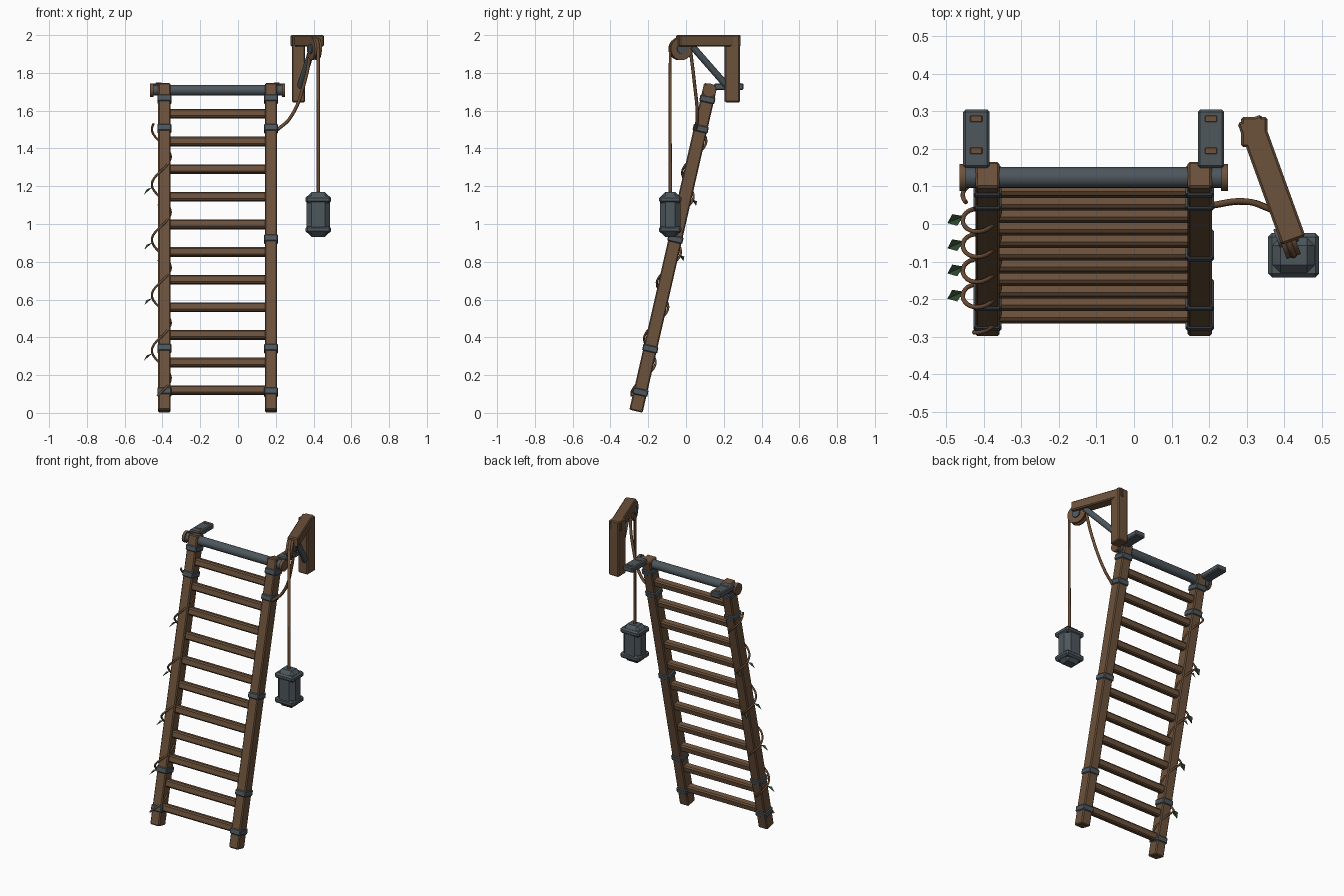
import bpy
import bmesh
import math
from mathutils import Vector, Matrix

cube = bpy.data.objects.get("Cube")
if cube:
    bpy.data.objects.remove(cube, do_unlink=True)


def material(name, r, g, b):
    m = bpy.data.materials.new(name)
    m.use_nodes = True
    m.diffuse_color = (r, g, b, 1)
    m.node_tree.nodes["Principled BSDF"].inputs["Base Color"].default_value = (r, g, b, 1)
    return m


WOOD = material("brown wood", 0.15, 0.083, 0.044)
STEEL = material("grey steel", 0.075, 0.095, 0.108)
ROPE = material("tan rope", 0.15, 0.075, 0.035)
LEAF = material("dark green leaf", 0.03, 0.075, 0.035)


def finish(bm, name, mat, loc, rot, bevel=0.0, segments=1, smooth=False):
    """Turn a bmesh into a placed object, with optional bevelled edges."""
    if bevel:
        bmesh.ops.bevel(bm, geom=bm.edges[:], offset=bevel, segments=segments,
                        affect='EDGES', profile=0.5)
    bmesh.ops.recalc_face_normals(bm, faces=bm.faces[:])
    mesh = bpy.data.meshes.new(name)
    bm.to_mesh(mesh)
    bm.free()
    mesh.materials.append(mat)
    obj = bpy.data.objects.new(name, mesh)
    bpy.context.collection.objects.link(obj)
    obj.matrix_world = Matrix.Translation(loc) @ rot.to_4x4()
    if smooth:
        bpy.ops.object.select_all(action='DESELECT')
        obj.select_set(True)
        bpy.context.view_layer.objects.active = obj
        bpy.ops.object.shade_smooth_by_angle(angle=math.radians(40))
    return obj


def box(name, mat, loc, size, rot=Matrix.Identity(3), bevel=0.006, segments=1):
    bm = bmesh.new()
    bmesh.ops.create_cube(bm, size=1)
    bmesh.ops.scale(bm, vec=size, verts=bm.verts[:])
    return finish(bm, name, mat, loc, rot, bevel, segments)


def rod(name, mat, a, b, radius, sides=20):
    a, b = Vector(a), Vector(b)
    bm = bmesh.new()
    bmesh.ops.create_cone(bm, cap_ends=True, segments=sides, radius1=radius,
                          radius2=radius, depth=(b - a).length)
    rot = (b - a).to_track_quat('Z', 'Y').to_matrix()
    return finish(bm, name, mat, (a + b) / 2, rot, smooth=True)


def cord(name, mat, points, radius, kind='POLY'):
    """A round cord along a path."""
    curve = bpy.data.curves.new(name, 'CURVE')
    curve.dimensions = '3D'
    curve.bevel_depth = radius
    curve.bevel_resolution = 2
    curve.resolution_u = 6
    curve.use_fill_caps = True
    spline = curve.splines.new(kind)
    if kind == 'BEZIER':
        spline.bezier_points.add(len(points) - 1)
        for p, co in zip(spline.bezier_points, points):
            p.co = co
            p.handle_left_type = p.handle_right_type = 'AUTO'
    else:
        spline.points.add(len(points) - 1)
        for p, co in zip(spline.points, points):
            p.co = (*co, 1)
    curve.materials.append(mat)
    obj = bpy.data.objects.new(name, curve)
    bpy.context.collection.objects.link(obj)
    return obj


# Ladder: leaning rails with steel bands
SLOPE = 0.229
LEAN = Matrix.Rotation(-math.atan(SLOPE), 3, 'X')
LEFT_X, RIGHT_X = 0.175, -0.39


def on_rail(x, z):
    return Vector((x, -0.267 + SLOPE * z, z))


for side, x in (("left", LEFT_X), ("right", RIGHT_X)):
    box(side + "_rail", WOOD, on_rail(x, 0.874), (0.065, 0.072, 1.775), LEAN)
    bands = [0.11, 0.34, 1.505, 1.66]
    if side == "left":
        bands.append(0.92)
    for z in bands:
        box(side + "_rail_band", STEEL, on_rail(x, z), (0.075, 0.082, 0.036), LEAN, 0.005)

# Rungs
for i in range(11):
    z = 0.12 + 0.1463 * i
    box("rung", WOOD, on_rail((LEFT_X + RIGHT_X) / 2, z), (0.54, 0.046, 0.046), LEAN, 0.008)

# Top bar with wooden end caps
bar = on_rail(0, 1.708)
X = Vector((1, 0, 0))
rod("top_bar", STEEL, bar - 0.45 * X, bar + 0.235 * X, 0.028)
rod("right_bar_cap", WOOD, bar - 0.465 * X, bar - 0.447 * X, 0.036)
rod("left_bar_cap", WOOD, bar + 0.232 * X, bar + 0.25 * X, 0.036)

# Wall brackets with pegs
for x in (-0.42, 0.205):
    box("wall_bracket", STEEL, (x, 0.227, 1.727), (0.07, 0.155, 0.036))
    for y in (0.195, 0.28):
        box("bracket_peg", WOOD, (x, y, 1.744), (0.032, 0.018, 0.008), bevel=0.002)

# Hoist: post, swung-out beam, brace
post = Vector((0.32, 0.245, 0))
aim = Vector((0.105, -0.29, 0)).normalized()
across = Vector((-aim.y, aim.x, 0))
swing = Matrix((across, -aim, (0, 0, 1))).transposed()
box("hoist_post", WOOD, post + Vector((0, 0, 1.822)), (0.07, 0.08, 0.356))
box("hoist_beam", WOOD, post + aim * 0.135 + Vector((0, 0, 1.97)), (0.068, 0.345, 0.06), swing)
rod("hoist_brace", STEEL, post + aim * 0.02 + Vector((0, 0, 1.72)),
    post + aim * 0.225 + Vector((0, 0, 1.94)), 0.018)

# Pulley: two wooden cheeks, a hub and a grooved wheel
axle = Vector((0.405, -0.03, 1.927))
for s in (-1, 1):
    rod("pulley_cheek", WOOD, axle + across * 0.008 * s, axle + across * 0.02 * s, 0.06, 24)
rod("pulley_wheel", WOOD, axle - across * 0.01, axle + across * 0.01, 0.05, 24)
rod("pulley_hub", STEEL, axle - across * 0.027, axle + across * 0.027, 0.026, 16)

# Ropes
hang = axle + aim * 0.058
load = Vector((0.425, -0.083, 1.05))
over = [axle + (aim * math.cos(t) + Vector((0, 0, math.sin(t)))) * 0.056
        for t in (math.pi * k / 10 for k in range(11))]
cord("hoist_rope", ROPE, [load + Vector((0, 0, 0.1)), hang] + over, 0.009)
cord("tie_rope", ROPE, [over[-1], (0.355, 0.043, 1.76), (0.275, 0.06, 1.56), (0.21, 0.05, 1.5)],
     0.009, 'BEZIER')

# Counterweight
box("counterweight", STEEL, load, (0.126, 0.108, 0.238), bevel=0.028)
for dz in (-0.08, 0.08):
    box("counterweight_band", STEEL, load + Vector((0, 0, dz)), (0.136, 0.118, 0.036), bevel=0.01)

# Vine wound around the right rail
PITCH = 0.293


def vine_point(z):
    t = math.tau * (z - 0.33) / PITCH
    return on_rail(-0.406, z) + Vector((-0.05 * math.cos(t), -0.046 * math.sin(t), 0))


cord("vine", ROPE, [vine_point(0.09 + 1.44 * k / 120) for k in range(121)], 0.006)


# Leaves: folded diamonds pointing outward
def leaf(base, direction, length):
    bm = bmesh.new()
    w = length * 0.28
    tail, left, tip, right = [bm.verts.new(p) for p in (
        (0, 0, 0), (-w, 0.008, length * 0.45), (0, 0, length), (w, 0.008, length * 0.45))]
    bm.faces.new((tail, left, tip))
    bm.faces.new((tail, tip, right))
    rot = Vector(direction).to_track_quat('Z', 'Y').to_matrix()
    finish(bm, "leaf", LEAF, base, rot)


for turn in range(4):
    z = 0.33 + turn * PITCH
    leaf(vine_point(z - 0.015), (-0.7, -0.3, -0.6), 0.06)
    if turn > 1:
        leaf(vine_point(z - 0.08), (-0.5, 0.3, -0.6), 0.045)
